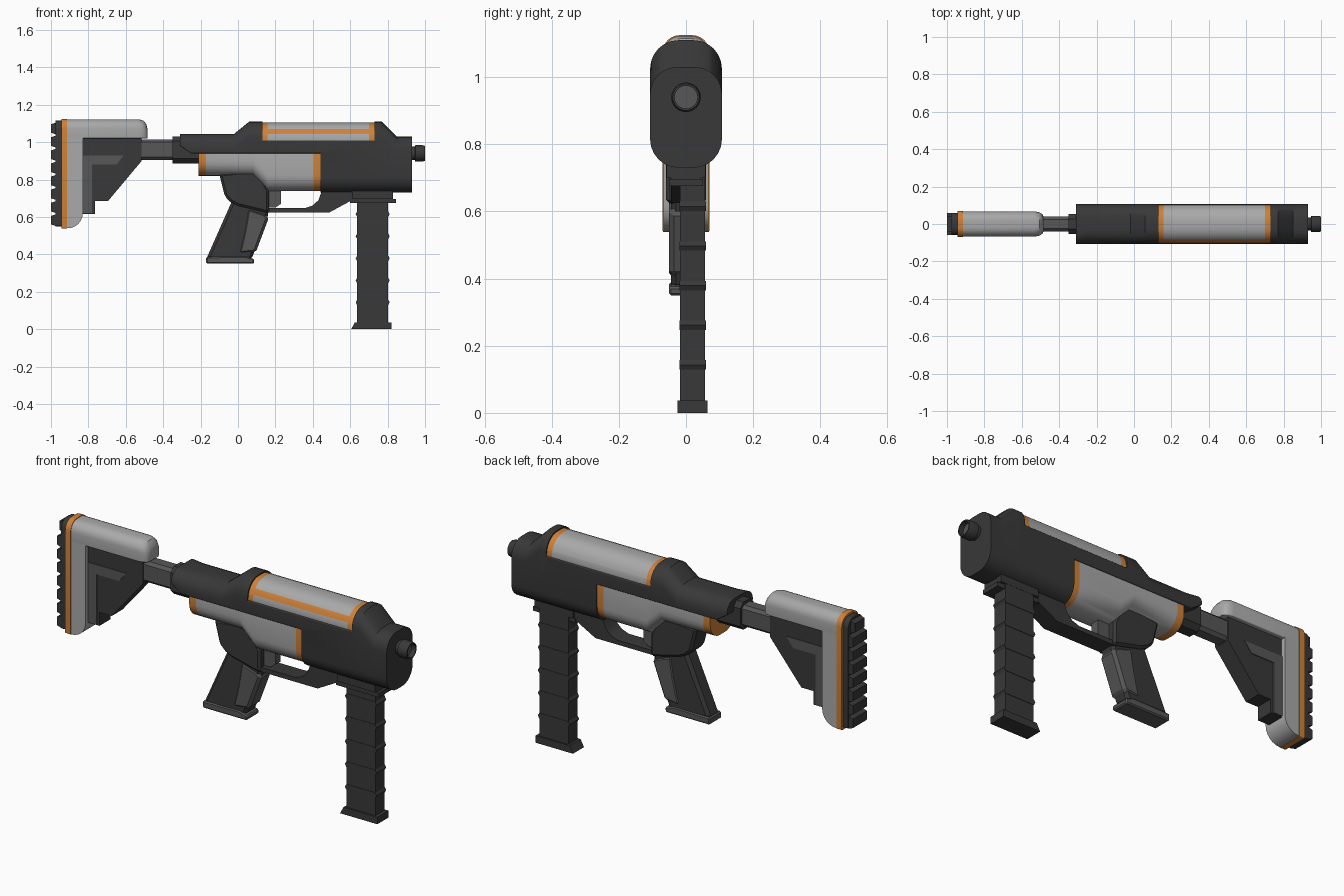
import bpy, bmesh, math

cube = bpy.data.objects.get("Cube")
if cube:
    bpy.data.objects.remove(cube, do_unlink=True)


def material(name, r, g, b):
    m = bpy.data.materials.new(name)
    m.use_nodes = True
    m.diffuse_color = (r, g, b, 1)
    m.node_tree.nodes["Principled BSDF"].inputs["Base Color"].default_value = (r, g, b, 1)
    return m


DARK = material("charcoal", 0.04, 0.04, 0.04)
MID = material("dark grey", 0.095, 0.095, 0.095)
LIGHT = material("light grey", 0.4, 0.4, 0.4)
ORANGE = material("orange", 0.62, 0.22, 0.04)


def finish(name, bm, mats, rule=None, bevel=0):
    bmesh.ops.remove_doubles(bm, verts=bm.verts, dist=0.0002)
    bmesh.ops.dissolve_degenerate(bm, edges=bm.edges, dist=0.0002)
    bmesh.ops.recalc_face_normals(bm, faces=bm.faces)
    if rule:
        for f in bm.faces:
            f.material_index = rule(f.calc_center_median())
    me = bpy.data.meshes.new(name)
    bm.to_mesh(me)
    bm.free()
    for m in mats:
        me.materials.append(m)
    ob = bpy.data.objects.new(name, me)
    bpy.context.collection.objects.link(ob)
    if bevel:
        mod = ob.modifiers.new("bevel", "BEVEL")
        mod.width, mod.segments, mod.limit_method = bevel, 1, "ANGLE"
    else:
        bpy.ops.object.select_all(action="DESELECT")
        ob.select_set(True)
        bpy.context.view_layer.objects.active = ob
        bpy.ops.object.shade_smooth_by_angle(angle=math.radians(32))
    return ob


def section(bm, x, w, zb, zt, rt, rb, n=6):
    """Ring in the YZ plane with separate top and bottom corner radii."""
    rt = min(rt, zt - zb - rb)
    corners = [(w - rt, zt - rt, rt, 0), (rt - w, zt - rt, rt, 1),
               (rb - w, zb + rb, rb, 2), (w - rb, zb + rb, rb, 3)]
    ring = []
    for y, z, r, quarter in corners:
        for i in range(n + 1):
            a = (quarter + i / n) * math.pi / 2
            ring.append(bm.verts.new((x, y + r * math.cos(a), z + r * math.sin(a))))
    return ring


def loft(name, stations, mats, rule=None, cuts=()):
    bm = bmesh.new()
    rings = [section(bm, *s) for s in stations]
    for a, b in zip(rings, rings[1:]):
        for i in range(len(a)):
            j = (i + 1) % len(a)
            bm.faces.new((a[i], a[j], b[j], b[i]))
    bm.faces.new(rings[0])
    bm.faces.new(rings[-1])
    for z in cuts:
        bmesh.ops.bisect_plane(bm, geom=bm.verts[:] + bm.edges[:] + bm.faces[:],
                               plane_co=(0, 0, z), plane_no=(0, 0, 1))
    return finish(name, bm, mats, rule)


def prism(name, pts, y0, y1, mat, bevel=0):
    """Side outline in XZ extruded across Y."""
    bm = bmesh.new()
    face = bm.faces.new([bm.verts.new((x, y0, z)) for x, z in pts])
    ext = bmesh.ops.extrude_face_region(bm, geom=[face])["geom"]
    for v in ext:
        if isinstance(v, bmesh.types.BMVert):
            v.co.y = y1
    return finish(name, bm, [mat], bevel=bevel)


def box(name, x0, x1, y0, y1, z0, z1, mat, bevel=0):
    return prism(name, [(x0, z0), (x1, z0), (x1, z1), (x0, z1)], y0, y1, mat, bevel)


def lathe(name, profile, z, mats, rule=None, n=24):
    """Revolve (x, radius) points around the barrel axis."""
    bm = bmesh.new()
    rings = [[bm.verts.new((x, r * math.cos(k * math.tau / n), z + r * math.sin(k * math.tau / n)))
              for k in range(n)] for x, r in profile]
    for a, b in zip(rings, rings[1:]):
        for i in range(n):
            j = (i + 1) % n
            bm.faces.new((a[i], a[j], b[j], b[i]))
    bm.faces.new(rings[0])
    bm.faces.new(rings[-1])
    return finish(name, bm, mats, rule)


# Receiver shell: slim rear, two humps around the top panel, deep front
W = 0.107
loft("receiver", [
    (-0.31, W, 0.98, 1.045, 0.06, 0.005), (-0.25, W, 0.94, 1.045, 0.075, 0.005),
    (-0.02, W, 0.94, 1.045, 0.075, 0.005), (0.06, W, 0.94, 1.11, 0.085, 0.005),
    (0.13, W, 0.94, 1.11, 0.085, 0.005), (0.13, W, 0.94, 1.01, 0.005, 0.005),
    (0.44, W, 0.94, 1.01, 0.005, 0.005), (0.44, W, 0.73, 1.01, 0.005, 0.085),
    (0.73, W, 0.73, 1.01, 0.005, 0.085), (0.73, W, 0.73, 1.11, 0.085, 0.085),
    (0.77, W, 0.73, 1.11, 0.085, 0.085), (0.85, W, 0.73, 1.03, 0.08, 0.085),
    (0.93, W, 0.73, 1.03, 0.08, 0.085)], [DARK])

# Top panel with orange end bands and a stripe on the front side
loft("top_panel", [(x, 0.102, 1.0, 1.104, 0.085, 0.005) for x in (0.13, 0.158, 0.7, 0.73)],
     [LIGHT, ORANGE],
     lambda c: int(c.x < 0.158 or c.x > 0.7 or (c.y < 0 and 1.043 < c.z < 1.071)),
     cuts=(1.043, 1.071))

# Lower panel
shallow, deep = (0.101, 0.82, 0.95, 0.005, 0.08), (0.101, 0.738, 0.95, 0.005, 0.085)
loft("lower_panel", [(-0.21, *shallow), (-0.17, *shallow), (0.08, *shallow),
                     (0.16, *deep), (0.405, *deep), (0.44, *deep)],
     [LIGHT, ORANGE], lambda c: int(c.x < -0.17 or c.x > 0.405))

# Muzzle with recessed bore
lathe("muzzle", [(0.92, 0.036), (0.945, 0.036), (0.948, 0.044), (0.985, 0.044), (1.0, 0.04),
                 (1.0, 0.034), (0.975, 0.034)], 0.94, [DARK, MID],
      lambda c: int(c.x < 0.98 and abs(c.z - 0.94) < 0.01 and abs(c.y) < 0.01 and c.x > 0.95))

# Stock tube and collar
loft("stock_collar", [(x, 0.053, 0.887, 1.03, 0.025, 0.025, 1) for x in (-0.35, -0.2)], [DARK])
loft("stock_tube", [(x, 0.04, 0.905, 1.015, 0.015, 0.015, 1) for x in (-0.54, -0.33)], [MID])

# Stock cheek rest with a rounded nose, and its upright
loft("cheek_rest", [(-0.92, 0.067, 1.02, 1.122, 0.05, 0.005), (-0.53, 0.067, 1.02, 1.122, 0.05, 0.005),
                    (-0.505, 0.062, 1.02, 1.115, 0.05, 0.005), (-0.49, 0.052, 1.02, 1.097, 0.045, 0.005),
                    (-0.484, 0.04, 1.02, 1.07, 0.035, 0.005)], [LIGHT])
arc = [(-0.91 + 0.08 * math.cos(a), 0.62 + 0.08 * math.sin(a))
       for a in (-math.pi / 2 * i / 6 for i in range(7))]
prism("stock_upright", [(-0.92, 1.04), (-0.83, 1.04)] + arc + [(-0.92, 0.54)], -0.067, 0.067, LIGHT)
loft("stock_band", [(x, 0.07, 0.538, 1.125, 0.052, 0.006) for x in (-0.945, -0.914)], [ORANGE])

# Stock inner brace with raised grey rib on both sides
prism("stock_brace", [(-0.84, 1.03), (-0.515, 1.03), (-0.515, 0.9), (-0.695, 0.685),
                      (-0.765, 0.685), (-0.765, 0.615), (-0.84, 0.615)], -0.045, 0.045, DARK)
rib = [(-0.83, 0.93), (-0.61, 0.93), (-0.65, 0.88), (-0.78, 0.88), (-0.78, 0.62), (-0.83, 0.62)]
for side, s in (("right", -1), ("left", 1)):
    prism("brace_rib_" + side, rib, s * 0.044, s * 0.049, MID)

# Ridged butt pad
loft("butt_pad", [(x, 0.06, 0.55, 1.115, 0.045, 0.006) for x in (-0.975, -0.94)], [DARK])
for i in range(8):
    z, top = 0.552 + i * 0.07, 0.062
    prism(f"pad_ridge_{i + 1}", [(-0.97, z - 0.002), (-1.0, z + 0.008), (-1.0, z + top - 0.008),
                                 (-0.97, z + top + 0.002)], -0.058 + 0.018 * (i == 7),
          0.058 - 0.018 * (i == 7), DARK)

# Grip mount, grip, palm swell and base
prism("grip_mount", [(-0.1, 0.83), (0.08, 0.85), (0.14, 0.79), (0.165, 0.74), (0.165, 0.62),
                     (0.0, 0.66), (-0.04, 0.68), (-0.07, 0.71)], -0.06, 0.06, DARK, 0.012)
prism("grip", [(-0.03, 0.69), (0.165, 0.64), (0.155, 0.58), (0.07, 0.37), (-0.17, 0.375)],
      -0.045, 0.045, DARK, 0.015)
prism("grip_front", [(0.05, 0.65), (0.14, 0.62), (0.166, 0.6), (0.095, 0.41), (0.0, 0.4),
                     (0.03, 0.53)], -0.05, 0.05, MID, 0.014)
prism("grip_base", [(-0.17, 0.35), (0.085, 0.35), (0.087, 0.375), (0.04, 0.39), (-0.17, 0.387)],
      -0.05, 0.05, MID, 0.006)

# Trigger and guard
prism("trigger", [(0.16, 0.75), (0.23, 0.75), (0.23, 0.67), (0.2, 0.65), (0.16, 0.65)],
      -0.022, 0.022, MID)
prism("trigger_guard", [(0.14, 0.625), (0.49, 0.625), (0.6, 0.685), (0.83, 0.685), (0.83, 0.745),
                        (0.45, 0.745), (0.43, 0.69), (0.4, 0.662), (0.36, 0.648), (0.14, 0.648)],
      -0.045, 0.045, DARK)
box("magazine_well", 0.61, 0.83, -0.058, 0.058, 0.7, 0.75, DARK)
box("magazine_flange", 0.6, 0.845, -0.05, 0.05, 0.675, 0.697, DARK)

# Magazine, set slightly to one side, with ribs and foot
box("magazine", 0.637, 0.803, -0.018, 0.057, 0.02, 0.72, DARK)
for i in range(5):
    z = 0.143 + i * 0.118
    prism(f"magazine_rib_{i + 1}", [(0.637, z - 0.014), (0.629, z), (0.637, z + 0.014),
                                    (0.803, z + 0.014), (0.811, z), (0.803, z - 0.014)],
          -0.02, 0.059, DARK)
prism("magazine_foot", [(0.605, 0), (0.82, 0), (0.82, 0.037), (0.625, 0.037)], -0.026, 0.064, DARK)
